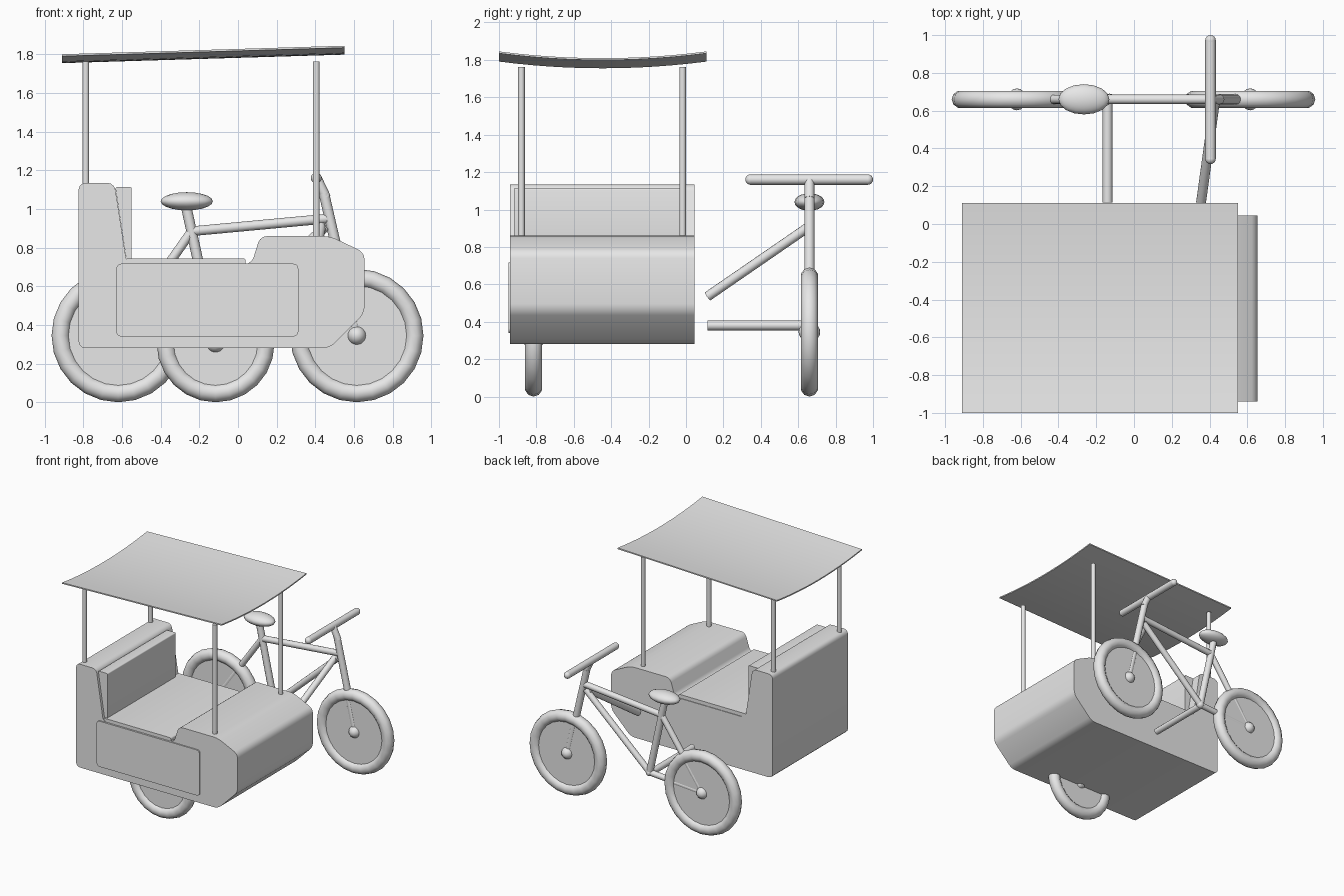
import bpy, bmesh, math
from mathutils import Vector

cube = bpy.data.objects.get("Cube")
if cube:
    bpy.data.objects.remove(cube, do_unlink=True)

grey = bpy.data.materials.new("light_grey")
grey.use_nodes = True
grey.diffuse_color = (0.8, 0.8, 0.8, 1)
grey.node_tree.nodes["Principled BSDF"].inputs["Base Color"].default_value = (0.8, 0.8, 0.8, 1)

BIKE_Y = 0.66


def finish(ob, name, angle=35):
    ob.name = name
    ob.data.materials.clear()
    ob.data.materials.append(grey)
    bpy.ops.object.select_all(action='DESELECT')
    ob.select_set(True)
    bpy.context.view_layer.objects.active = ob
    bpy.ops.object.shade_smooth_by_angle(angle=math.radians(angle))
    return ob


def from_bmesh(bm, name):
    bmesh.ops.recalc_face_normals(bm, faces=bm.faces)
    me = bpy.data.meshes.new(name)
    bm.to_mesh(me)
    bm.free()
    ob = bpy.data.objects.new(name, me)
    bpy.context.collection.objects.link(ob)
    return finish(ob, name)


def prism(name, profile, y0, y1, rounding):
    """Side profile in x and z, corners rounded, extruded across y."""
    bm = bmesh.new()
    bm.faces.new([bm.verts.new((x, y0, z)) for x, z in profile])
    bmesh.ops.bevel(bm, geom=bm.verts[:], offset=rounding, segments=3,
                    profile=0.5, affect='VERTICES')
    res = bmesh.ops.extrude_face_region(bm, geom=bm.faces[:], use_keep_orig=True)
    moved = [g for g in res["geom"] if isinstance(g, bmesh.types.BMVert)]
    bmesh.ops.translate(bm, verts=moved, vec=(0, y1 - y0, 0))
    return from_bmesh(bm, name)


def tube(name, a, b, r, sides=12):
    a, b = Vector(a), Vector(b)
    bpy.ops.mesh.primitive_cylinder_add(vertices=sides, radius=r, depth=(b - a).length,
                                        location=(a + b) / 2)
    ob = bpy.context.object
    ob.rotation_euler = (b - a).to_track_quat('Z', 'Y').to_euler()
    return finish(ob, name)


def ball(name, loc, scale):
    bpy.ops.mesh.primitive_uv_sphere_add(segments=16, ring_count=10, radius=1, location=loc)
    ob = bpy.context.object
    ob.scale = scale
    return finish(ob, name)


def wheel(name, x, y, radius):
    minor = 0.047
    bpy.ops.mesh.primitive_torus_add(major_segments=24, minor_segments=10,
                                     major_radius=radius - minor, minor_radius=minor,
                                     location=(x, y, radius), rotation=(math.pi / 2, 0, 0))
    finish(bpy.context.object, name + "_tyre", 45)
    tube(name + "_disc", (x, y - 0.021, radius), (x, y + 0.021, radius), radius - minor, 24)
    ball(name + "_hub", (x, y, radius), (0.05, 0.058, 0.05))


# Wheels
wheel("rear_wheel", -0.62, BIKE_Y, 0.345)
wheel("front_wheel", 0.615, BIKE_Y, 0.345)
wheel("sidecar_wheel", -0.116, -0.815, 0.305)

# Bicycle frame, each tube given by its ends in x and z
crank, rear_hub, front_hub = (-0.13, 0.38), (-0.62, 0.345), (0.615, 0.345)
seat_joint, head_low, head_top = (-0.24, 0.885), (0.455, 0.91), (0.445, 1.08)
for name, a, b, r in [
    ("seat_tube", crank, (-0.27, 1.02), 0.027),
    ("top_tube", seat_joint, (0.46, 0.95), 0.025),
    ("down_tube", crank, head_low, 0.025),
    ("chain_stay", crank, rear_hub, 0.024),
    ("seat_stay", seat_joint, rear_hub, 0.024),
    ("front_fork", head_top, front_hub, 0.027),
    ("handlebar_stem", (0.455, 1.06), (0.405, 1.165), 0.026),
]:
    tube(name, (a[0], BIKE_Y, a[1]), (b[0], BIKE_Y, b[1]), r)
ball("crank_joint", (crank[0], BIKE_Y, crank[1]), (0.03, 0.03, 0.03))
ball("saddle", (-0.265, BIKE_Y, 1.04), (0.135, 0.08, 0.047))

# Handlebar with rounded ends
tube("handlebar", (0.405, 0.345, 1.16), (0.405, 0.972, 1.16), 0.028)
for side, y in (("right", 0.345), ("left", 0.972)):
    ball(side + "_grip_end", (0.405, y, 1.16), (0.028, 0.028, 0.028))

# Struts reaching toward the sidecar
tube("lower_strut", (-0.14, 0.115, 0.38), (-0.14, BIKE_Y, 0.38), 0.026)
tube("upper_strut", (0.355, 0.115, 0.535), (0.43, BIKE_Y, 0.91), 0.026)

# Sidecar body, cushions and side panel
prism("sidecar_body", [
    (-0.825, 0.28), (0.475, 0.28), (0.655, 0.46), (0.655, 0.775), (0.475, 0.86),
    (0.115, 0.86), (0.07, 0.715), (-0.575, 0.715), (-0.64, 1.135), (-0.825, 1.135),
], -0.94, 0.045, 0.035)
prism("seat_cushion", [(-0.58, 0.66), (0.04, 0.66), (0.04, 0.745), (-0.58, 0.745)],
      -0.935, 0.04, 0.012)
prism("back_cushion", [(-0.575, 0.72), (-0.552, 0.72), (-0.55, 1.113), (-0.635, 1.113)],
      -0.92, -0.03, 0.008)
prism("side_panel", [(-0.63, 0.34), (0.312, 0.34), (0.312, 0.717), (-0.63, 0.717)],
      -0.95, -0.935, 0.025)

# Roof posts
for end, x, foot in (("rear", -0.788, 1.08), ("front", 0.405, 0.83)):
    for side, y in (("right", -0.88), ("left", -0.018)):
        tube(f"{end}_{side}_roof_post", (x, y, foot), (x, y, 1.763), 0.018)

# Sagging, tilted roof sheet
bm = bmesh.new()
bmesh.ops.create_grid(bm, x_segments=1, y_segments=12, size=1)
for v in bm.verts:
    u, w = v.co.x, v.co.y
    v.co = (-0.18 + 0.73 * u, -0.445 + 0.555 * w, 1.777 + 0.022 * u + 0.036 * w * w)
res = bmesh.ops.extrude_face_region(bm, geom=bm.faces[:], use_keep_orig=True)
top = [g for g in res["geom"] if isinstance(g, bmesh.types.BMVert)]
bmesh.ops.translate(bm, verts=top, vec=(0, 0, 0.01))
from_bmesh(bm, "roof")
